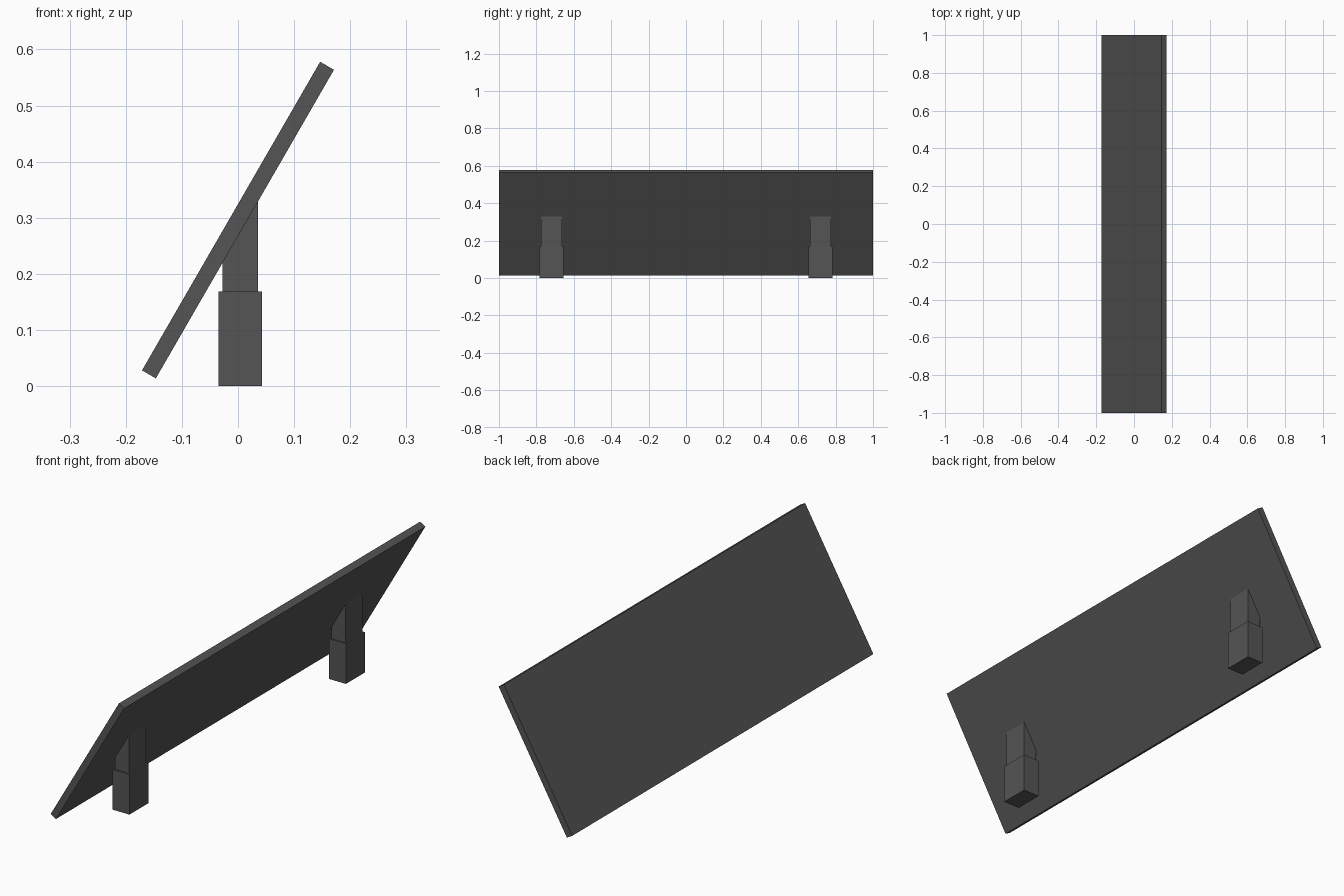
import bpy, math

if "Cube" in bpy.data.objects:
    bpy.data.objects.remove(bpy.data.objects["Cube"])

mat = bpy.data.materials.new("dark_grey")
mat.diffuse_color = (0.09, 0.09, 0.09, 1)
mat.use_nodes = True
mat.node_tree.nodes["Principled BSDF"].inputs["Base Color"].default_value = mat.diffuse_color


def prism(name, profile, y0, y1):
    """Extrude an xz profile (counter-clockwise seen from the front) from y0 to y1."""
    n = len(profile)
    verts = [(x, y, z) for y in (y0, y1) for x, z in profile]
    faces = [list(range(n)), list(range(2 * n - 1, n - 1, -1))]
    faces += [[(i + 1) % n, i, n + i, n + (i + 1) % n] for i in range(n)]
    mesh = bpy.data.meshes.new(name)
    mesh.from_pydata(verts, [], faces)
    mesh.materials.append(mat)
    obj = bpy.data.objects.new(name, mesh)
    bpy.context.collection.objects.link(obj)
    return obj


# Tilted panel: 60 degree slope through its centre
SLOPE = math.radians(60)
LENGTH, THICK, CENTRE_Z = 0.635, 0.0285, 0.296
c, s = math.cos(SLOPE), math.sin(SLOPE)
corners = [(-LENGTH / 2, -THICK / 2), (LENGTH / 2, -THICK / 2),
           (LENGTH / 2, THICK / 2), (-LENGTH / 2, THICK / 2)]
prism("panel", [(u * c - v * s, CENTRE_Z + u * s + v * c) for u, v in corners], -1, 1)


def underside(x):
    """Height just inside the panel's underside at x."""
    return CENTRE_Z + x * math.tan(SLOPE) - THICK / 2 / c + 0.004


# Two legs: wide foot block, narrower post cut to the panel slope
for side, label in ((-1, "front"), (1, "back")):
    y = side * 0.719
    prism(label + "_foot", [(-0.035, 0), (0.043, 0), (0.043, 0.169), (-0.035, 0.169)],
          y - 0.0635, y + 0.0635)
    x0, x1 = -0.028, 0.036
    prism(label + "_post", [(x0, 0.169), (x1, 0.169), (x1, underside(x1)), (x0, underside(x0))],
          y - 0.0565, y + 0.0565)
